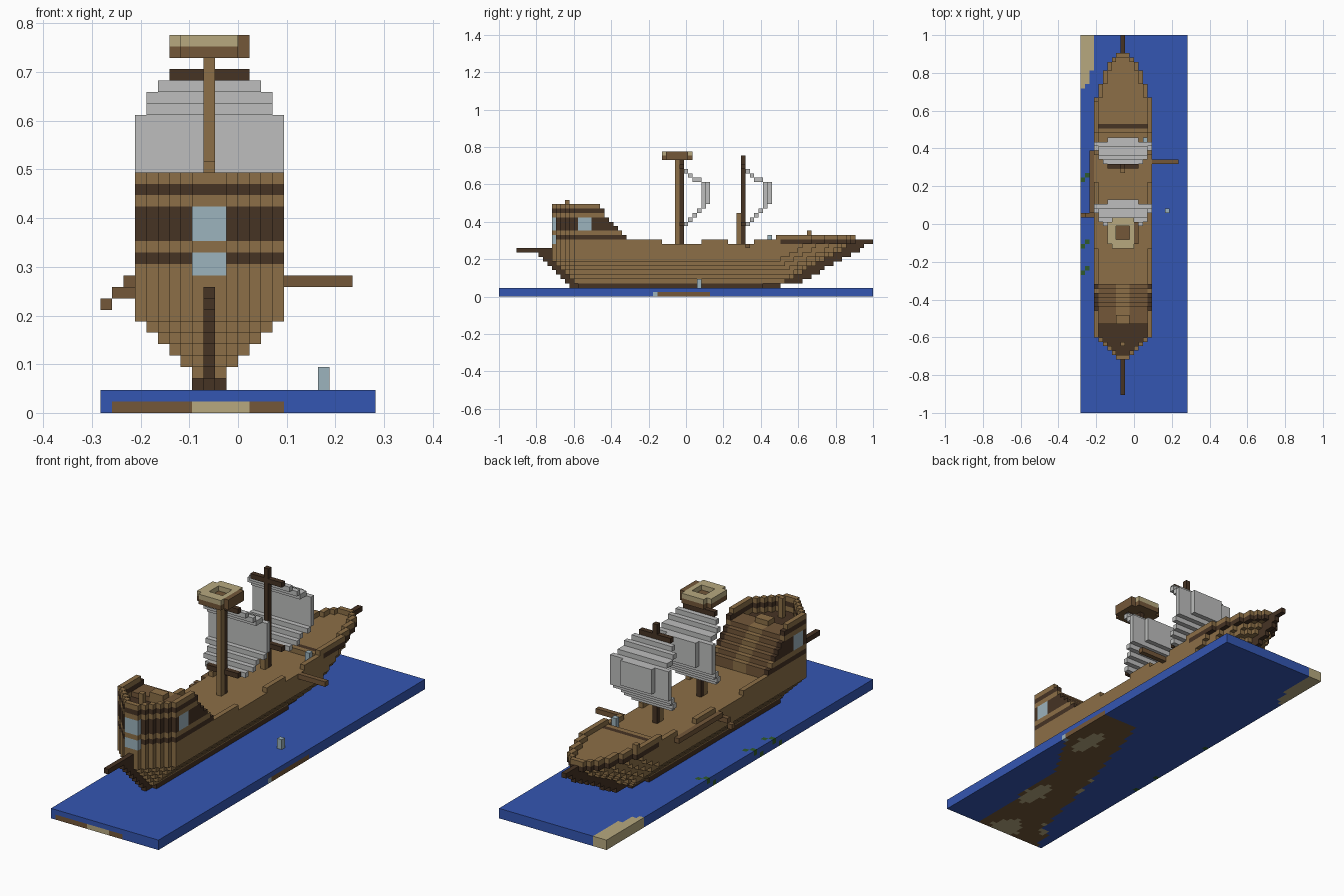
import bpy, bmesh
from math import sqrt
from mathutils import Vector

cube = bpy.data.objects.get("Cube")
if cube:
    bpy.data.objects.remove(cube)

U = 2 / 85          # edge of one block
MID = 9             # block column of the ship's centre line

COLOURS = {"wood": "8c6f47", "dark_wood": "463324", "red_wood": "735739",
           "sail_cloth": "bdbebd", "glass": "9cb3bd", "water": "3456b2",
           "sand": "b7a97f", "weed": "2f5a2c"}
NAMES = list(COLOURS)


def linear(code):
    vals = [int(code[n:n + 2], 16) / 255 for n in (0, 2, 4)]
    return [((v + 0.055) / 1.055) ** 2.4 for v in vals] + [1]


MATS = []
for name, code in COLOURS.items():
    m = bpy.data.materials.new(name)
    m.use_nodes = True
    m.diffuse_color = linear(code)
    m.node_tree.nodes["Principled BSDF"].inputs["Base Color"].default_value = linear(code)
    MATS.append(m)


def span(a, b=None):
    return range(a, (a if b is None else b) + 1)


def fill(part, colour, xs, ys, zs):
    for i in xs:
        for j in ys:
            for k in zs:
                part[i, j, k] = colour


def build(name, part):
    """Skin a block dictionary with its outer faces only."""
    bm = bmesh.new()
    verts = {}
    for cell, colour in part.items():
        for axis in range(3):
            for side in (0, 1):
                near = list(cell)
                near[axis] += 2 * side - 1
                if tuple(near) in part:
                    continue
                ring = []
                for p, q in ((0, 0), (1, 0), (1, 1), (0, 1)):
                    c = list(cell)
                    c[axis] += side
                    c[(axis + 1) % 3] += p
                    c[(axis + 2) % 3] += q
                    key = tuple(c)
                    if key not in verts:
                        verts[key] = bm.verts.new(
                            Vector((c[0] - 12, c[1] - 42.5, c[2])) * U)
                    ring.append(verts[key])
                if not side:
                    ring.reverse()
                face = bm.faces.get(ring) or bm.faces.new(ring)
                face.material_index = NAMES.index(colour)
    mesh = bpy.data.meshes.new(name)
    bm.to_mesh(mesh)
    bm.free()
    for m in MATS:
        mesh.materials.append(m)
    bpy.context.collection.objects.link(bpy.data.objects.new(name, mesh))


# Sea slab with seabed patches in the lower layer, a sand corner and weeds
def bed_colour(i, j):
    if j < 25:
        lo, hi = 3 + j * 0.22, 15 + j * 0.08
    else:
        lo, hi = 8.5 + (j - 25) * 0.32, 17 + (j - 25) * 0.6
    if j > 47 or not lo - 2 * (j < 6) <= i <= hi:
        return "water"
    for ci, cj, ri, rj in ((10, 1, 3, 4), (7, 26, 2, 6), (14, 15, 2, 4), (19, 37, 2, 4), (3, 7, 2, 3)):
        if ((i - ci) / ri) ** 2 + ((j - cj) / rj) ** 2 <= 1:
            return "sand"
    return "red_wood"


sea = {}
for i in range(24):
    for j in range(85):
        shore = i < 1 + (j > 73) + (j > 76) and j > 72
        sea[i, j, 1] = "sand" if shore else "water"
        sea[i, j, 0] = "sand" if shore else bed_colour(i, j)
for j in (31, 37, 52):
    sea[0, j, 1] = sea[1, j + 1, 1] = sea[0, j - 2, 0] = "weed"
sea[23, 35, 0] = "glass"
build("sea", sea)


# Hull layers: half width at row j of layer k, negative where there is none
def bow_end(k):
    return 59 if k == 2 else round(64 + 1.8 * (k - 3))


def half(j, k):
    k = min(k, 12)
    start, end = max(12, 20 - k), bow_end(k)
    if not start <= j <= end:
        return -1
    widest = max(1, min(6, k - 2))
    return min(widest, 1 + j - start, int(1 + 1.6 * sqrt(end - j)))


def layer(k, rows):
    """All cells of a hull layer, each with a flag for the outer edge."""
    for j in rows:
        h = half(j, k)
        for d in range(-h, h + 1):
            edge = abs(d) == h or abs(d) > half(j - 1, k) or abs(d) > half(j + 1, k)
            yield MID + d, j, edge


hull = {}
for k in range(2, 12):
    for i, j, edge in layer(k, range(85)):
        hull[i, j, k] = "dark_wood" if k == 2 else "wood"
build("hull", hull)

# Keel, stern beam and bow point
keel = {}
for k in range(2, 13):
    if k < 11:
        fill(keel, "dark_wood", [MID], range(max(9, 18 - k), max(12, 20 - k)), [k])
    fill(keel, "dark_wood", [MID], span(bow_end(k) + 1, bow_end(k) + 4), [k])
fill(keel, "dark_wood", [MID], span(4, 11), [10])
build("keel", keel)

# Deck rails
rails = {}
for a, b in ((29, 36), (46, 51), (58, 62)):
    for i, j, edge in layer(12, span(a, b)):
        if edge:
            rails[i, j, 12] = "wood"
build("deck_rails", rails)

# Raised bow deck with rim
foredeck = {}
for i, j, edge in layer(12, span(63, 80)):
    foredeck[i, j, 12] = "dark_wood" if edge and j > 63 else "wood"
    if edge:
        foredeck[i, j, 13] = "wood"
fill(foredeck, "dark_wood", span(4, 14), [64], [12])
foredeck[3, 70, 14] = "wood"
build("foredeck", foredeck)

# Stern cabin: banded walls, sunken top floor, stairs down to the deck
BANDS = {13: "dark_wood", 15: "dark_wood", 16: "dark_wood", 17: "dark_wood", 19: "dark_wood"}
cabin = {}
for j in range(12, 29):
    top = 20 if j < 23 else 19 if j == 23 else 41 - j
    for k in span(12, top):
        for i, _, edge in layer(12, [j]):
            wall = edge or j == 12
            if wall:
                cabin[i, j, k] = BANDS.get(k, "wood")
            elif k <= (17 if j < 20 else min(top, 18)):
                step = "wood" if abs(i - MID) < 2 else "red_wood"
                cabin[i, j, k] = "dark_wood" if j < 20 else step
# windows
fill(cabin, "glass", span(8, 10), [12], [12, 13, 15, 16, 17])
fill(cabin, "glass", [3, 15], span(18, 20), span(15, 17))
# helm post and chest
fill(cabin, "wood", [MID], [15], span(18, 21))
fill(cabin, "wood", span(8, 10), span(20, 21), span(19, 19))
build("stern_cabin", cabin)


# Masts with yards and bellied sails
def sail(j0):
    cloth = {}
    rows = {28: (1, 4), 27: (2, 5), 26: (3, 5), 19: (4, 6), 18: (3, 5), 17: (2, 5), 16: (1, 4)}
    for k in span(16, 28):
        depth, h = rows.get(k, (5, 6))
        fill(cloth, "sail_cloth", span(MID - h, MID + h), [j0 + depth], [k])
    fill(cloth, "sail_cloth", span(MID - 5, MID + 5), [j0 + 4], [26])
    fill(cloth, "sail_cloth", span(MID - 3, MID + 3), [j0 + 6], span(21, 25))
    return cloth


for name, j0, top in (("main", 41, 30), ("fore", 55, 31)):
    mast = {}
    fill(mast, "dark_wood", [MID], [j0], span(12, top))
    fill(mast, "dark_wood", span(6, 12), [j0], [16, 29])
    fill(mast, "wood", [MID], [j0 - 1], span(12, 30 if name == "main" else 18))
    build(name + "_mast", mast)
    build(name + "_sail", sail(j0))

# Lookout ring on the main mast
nest = {}
for a in span(-3, 3):
    for b in span(-3, 3):
        r = a * a + b * b
        if r <= 13:
            nest[MID + a, 40 + b, 31] = "red_wood"
            if r > 3:
                nest[MID + a, 40 + b, 32] = "red_wood" if a == 3 else "sand"
build("lookout", nest)

# Side gear: gun, boarding plank, hanging hook, floating post, deck lamp
gear = {}
fill(gear, "red_wood", span(16, 21), [56], [11])
fill(gear, "red_wood", [2], span(45, 58), [11])
fill(gear, "red_wood", span(1, 2), [44], [10])
fill(gear, "red_wood", [0], [44], [9])
build("side_gear", gear)
build("floating_post", {(19, 45, k): "glass" for k in (2, 3)})
build("deck_lamp", {(14, 61, k): "glass" for k in (12, 13)})
